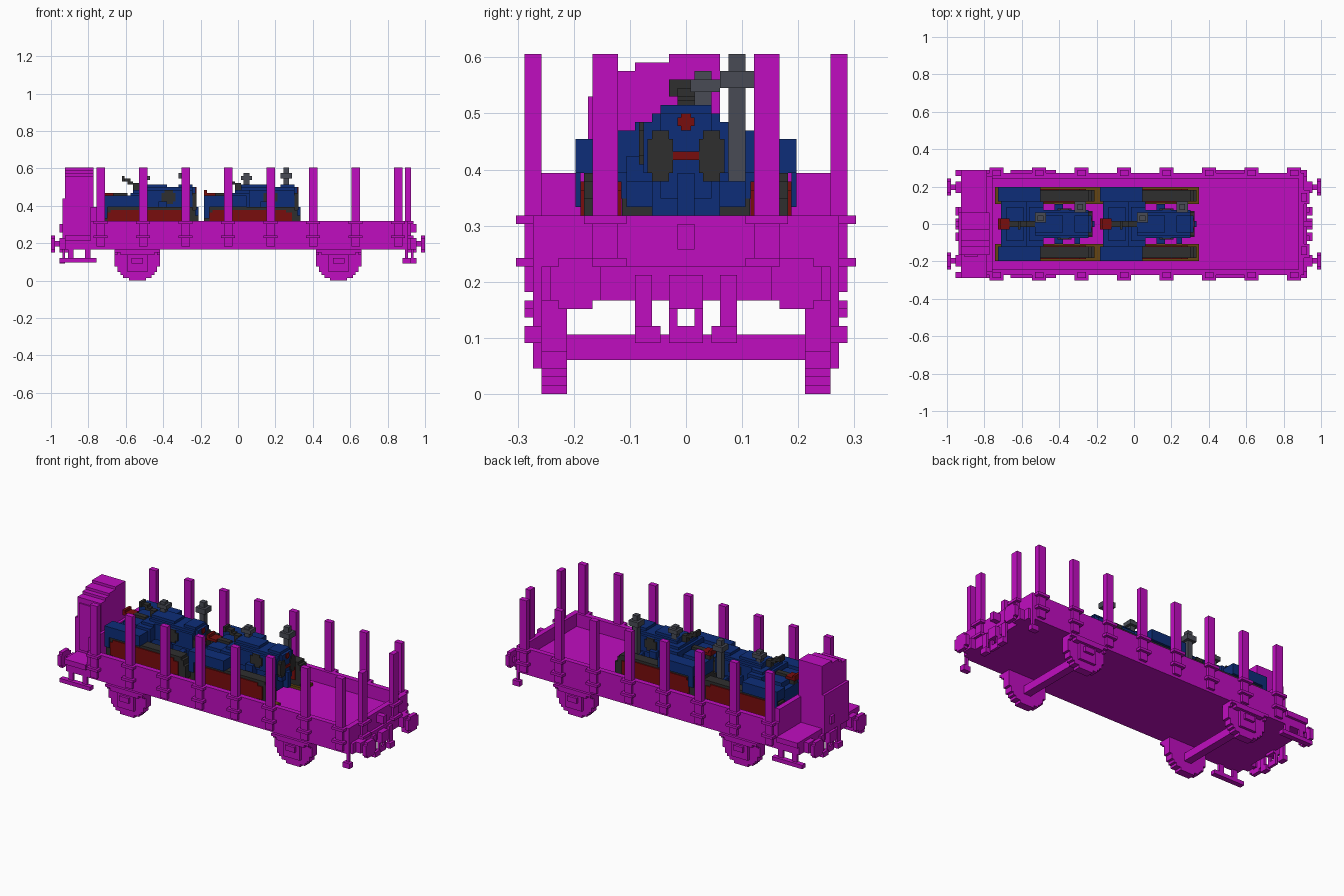
import bpy, bmesh
from math import sqrt
from mathutils import Matrix, Vector

old = bpy.data.objects.get("Cube")
if old:
    bpy.data.objects.remove(old, do_unlink=True)

U = 1 / 66  # one block of the block-built style


def material(name, *rgb):
    m = bpy.data.materials.new(name)
    m.diffuse_color = (*rgb, 1)
    m.use_nodes = True
    m.node_tree.nodes["Principled BSDF"].inputs["Base Color"].default_value = (*rgb, 1)
    return m


magenta = material("magenta", .53, .004, .53)
blue = material("dark blue", .004, .027, .19)
red = material("dark red", .19, .004, .004)
dark = material("charcoal", .028, .028, .028)
grey = material("slate grey", .065, .07, .09)
wood = material("brown wood", .13, .06, .006)


def flip(boxes, axis):
    """Add the mirror image of each box across x or y."""
    out = list(boxes)
    for b in boxes:
        c = [list(p) for p in b]
        c[axis] = [-c[axis][1], -c[axis][0]]
        out.append(c)
    return out


def part(name, mat, boxes, at=0, sides=False, ends=False):
    """One object from boxes given as x, y and z ranges in blocks."""
    if sides:
        boxes = flip(boxes, 1)
    if ends:
        boxes = flip(boxes, 0)
    bm = bmesh.new()
    for b in boxes:
        lo, hi = Vector([p[0] for p in b]), Vector([p[1] for p in b])
        mid = (lo + hi) / 2 + Vector((at, 0, 0))
        size = Matrix.Diagonal((*((hi - lo) * U), 1))
        bmesh.ops.create_cube(bm, size=1, matrix=Matrix.Translation(mid * U) @ size)
    mesh = bpy.data.meshes.new(name)
    bm.to_mesh(mesh)
    bm.free()
    mesh.materials.append(mat)
    bpy.context.collection.objects.link(bpy.data.objects.new(name, mesh))


def disc(r, top=None):
    """Rows of a stepped disc: half width, bottom and top."""
    for k in range(-r, r if top is None else top):
        yield round(sqrt(r * r - (k + .5) ** 2)), k, k + 1


# Wagon body
part("wagon_floor", magenta, [((-61, 60), (-18, 18), (11, 16))])
part("side_walls", magenta, [((-52, 60), (16, 18), (16, 21))], sides=True)
part("low_end_wall", magenta, [((58, 60), (-16, 16), (16, 21))])
part("high_end_wall", magenta, [((-52, -50), (-17, 17), (16, 26))])
part("buffer_beams", magenta, [((60, 61), (-17, 17), (11, 15))], ends=True)
part("platform_edges", magenta, [((-61, -52), (18, 19), (14, 16))], sides=True)

# Stakes with their pockets
starts = range(-50, 56, 15)
part("side_stakes", magenta, [((x, x + 3), (17, 19), (12, 40)) for x in starts], sides=True)
part("stake_pockets", magenta,
     [((x - 1, x + 4), (18, 20), (z, z + 1)) for x in starts for z in (15, 20)], sides=True)
part("end_stakes", magenta, [((59, 61), (8, 11), (12, 40))], sides=True)
part("end_stake_pockets", magenta,
     [((60, 62), (7, 12), (z, z + 1)) for z in (15, 20)], sides=True)

# Brake cabin with stepped roof
part("brake_cabin", magenta, [((-61, -51), (y, 4), (16, z)) for y, z in
                              ((-11, 37), (-8, 38), (-6, 39), (-2, 40))])
part("cabin_door", magenta, [((-60, -55), (-11.5, -11), (17, 35))])
part("platform_guard", magenta, [((-62, -61), (-11, 4), (14, 29))])

# Running gear
for label, cx in (("rear", -35.5), ("front", 35.5)):
    part(label + "_wheels", magenta,
         [((-w, w), (14, 17), (a + 8, b + 8)) for w, a, b in disc(8, 3)], cx, sides=True)
    part(label + "_axle", magenta, [((-1.5, 1.5), (-14, 14), (4, 7))], cx)
    part(label + "_axle_boxes", magenta, [((-3.5, 3.5), (17, 18), (3, 11)),
                                          ((-2, 2), (18, 19), (6, 8))], cx, sides=True)
    part(label + "_springs", magenta, [((-8, 8), (17, 19), (10, 11)),
                                       ((-6, 6), (17, 19), (9, 10)),
                                       ((-8, -7), (17, 18), (9, 10)),
                                       ((7, 8), (17, 18), (9, 10))], cx, sides=True)

# Buffers, couplings and steps
part("buffer_heads", magenta,
     [((64.5, 66), (13 - w, 13 + w), (13 + a, 13 + b)) for w, a, b in disc(3)],
     sides=True, ends=True)
part("buffer_shafts", magenta, [((60, 65), (12, 14), (12, 14)), ((60, 63), (11, 15), (11, 15))],
     sides=True, ends=True)
part("coupling", magenta, [((60, 63), (-1, 1), (17, 20)), ((60, 63), (-2, 2), (10, 14)),
                           ((61, 62), (-2, -1), (7, 10)), ((61, 62), (1, 2), (7, 10)),
                           ((61, 62), (-2, 2), (6, 8))], ends=True)
part("brake_hoses", magenta, [((61, 62), (4, 6), (7, 14)), ((61, 63), (3, 6), (6, 8))],
     sides=True, ends=True)
part("long_steps", magenta, [((-63, -50), (17, 19), (6.5, 8)), ((-60, -58), (17, 18), (8, 11)),
                             ((-54, -52), (17, 18), (8, 11))], sides=True)
part("short_steps", magenta, [((58, 61), (17, 19), (6, 8)), ((59, 60), (17, 18), (8, 11))],
     sides=True)


def tractor(label, x):
    def add(name, mat, boxes, sides=False):
        part(label + "_" + name, mat, boxes, x, sides)

    # Tracks and running frame on wooden runners
    add("runners", wood, [((-1, 35), (7, 13), (16, 17))], True)
    add("tracks", dark, [((0, 34), (8, 12), (18, 23)), ((0, 33), (8, 12), (17, 25)),
                         ((1, 32), (8, 12), (17, 26))], True)
    add("track_frames", red, [((2, 31), (7.6, 12.4), (19, 24)), ((3, 29), (7.6, 12.4), (18, 25))],
        True)
    add("gearbox", dark, [((2, 14), (-7.5, 7.5), (18, 23))])

    # Body, fenders and hood
    add("fenders", blue, [((0, 15), (8, 13), (26, 30)), ((0, 2), (12.4, 13), (22, 26))], True)
    add("rear_body", blue, [((1, 14), (-8, 8), (23, 28)), ((3, 9), (-6, 6), (28, 30))])
    add("dashboard", blue, [((10, 16), (-8, 8), (26, 31)), ((11, 16), (-6, 6), (31, 32))])
    add("engine", blue, [((14, 31), (-4, 4), (19, 26)), ((20, 23), (-7, 7), (24, 28)),
                         ((27, 29), (-7, 7), (22, 25))])
    add("hood", blue, [((12, 32), (-5, 5), (26, 32)), ((13, 32), (-4, 4), (32, 33)),
                       ((13, 23), (-3, 3), (33, 34)), ((27, 32), (-3, 3), (33, 34))])
    add("nose", blue, [((31, 33), (-3, 3), (23, 33)), ((32, 34), (-1, 1), (20, 26))])
    add("side_grilles", dark, [((21, 26), (5, 5.5), (28, 31)), ((22, 25), (5, 5.5), (27, 32))],
        True)
    add("front_grilles", dark, [((32, 33.4), (1.5, 4.5), (26, 30)),
                                ((32, 33.4), (2, 4), (25, 31))], True)
    add("front_bar", red, [((33, 33.4), (-1.5, 1.5), (27.5, 28.5))])
    add("badge", red, [((33, 33.4), (-.6, .6), (31, 33)), ((33, 33.4), (-1, 1), (31.5, 32.5))])

    # Seat, lever and stacks
    add("seat", red, [((0, 4), (-2, 2), (30, 31)), ((0, 1), (-2, 2), (30, 32))])
    add("seat_support", dark, [((1, 9), (-1, 1), (28, 30)), ((4, 9), (-1, 1), (30, 31))])
    add("steering", dark, [((7, 8), (-2, 1), (35, 37)), ((8, 10), (-1, 1), (35, 36)),
                           ((9, 11), (-1, 1), (34, 35)), ((11, 13), (-1, 1), (32, 34.5))])
    add("air_cleaner", grey, [((14, 16), (1, 3), (33, 38)), ((13, 17), (.5, 4), (35.5, 37))])
    add("exhaust", grey, [((28, 30), (5, 7), (25, 40)), ((27, 31), (4, 8), (36, 38))])


tractor("rear_tractor", -48)
tractor("front_tractor", -12)
